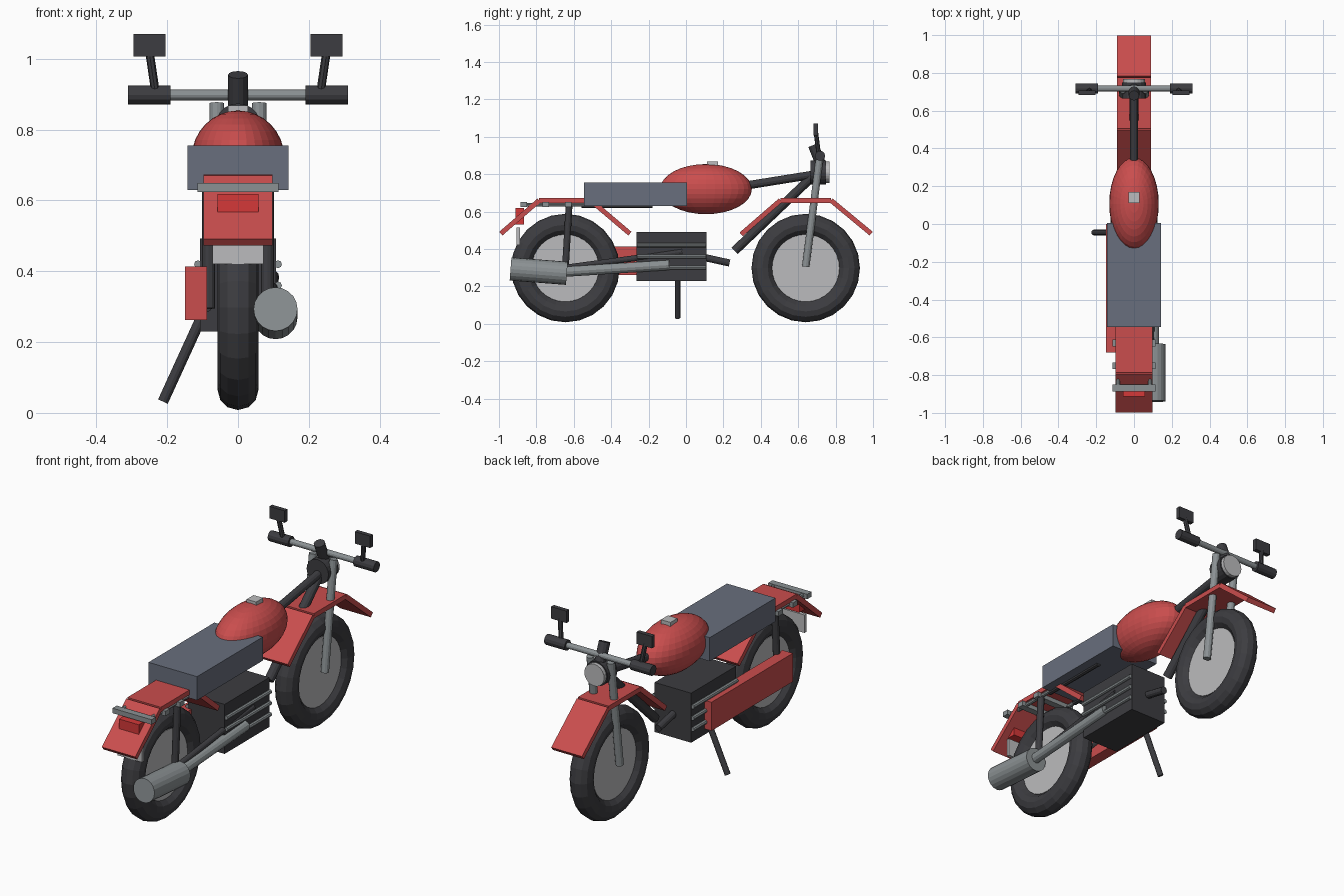
import bpy, math
from mathutils import Vector

if "Cube" in bpy.data.objects:
    bpy.data.objects.remove(bpy.data.objects["Cube"])


def material(name, rgb):
    m = bpy.data.materials.new(name)
    m.diffuse_color = (*rgb, 1)
    m.use_nodes = True
    m.node_tree.nodes["Principled BSDF"].inputs["Base Color"].default_value = m.diffuse_color
    return m


RED = material("red paint", (0.59, 0.075, 0.075))
LAMP = material("lamp red", (0.66, 0.04, 0.04))
BLACK = material("black", (0.046, 0.046, 0.052))
SEAT = material("seat slate", (0.14, 0.158, 0.205))
SILVER = material("light silver", (0.50, 0.50, 0.51))
STEEL = material("steel grey", (0.26, 0.285, 0.295))


def finish(name, mat):
    o = bpy.context.object
    o.name = name
    o.data.materials.append(mat)
    return o


def box(name, lo, hi, mat, pitch=0):
    """Box between two corners, optionally pitched about x."""
    lo, hi = Vector(lo), Vector(hi)
    bpy.ops.mesh.primitive_cube_add(size=1, location=(lo + hi) / 2, rotation=(pitch, 0, 0))
    bpy.context.object.scale = hi - lo
    return finish(name, mat)


def rod(name, a, b, r, mat, sides=12):
    """Cylinder from point a to point b."""
    a, b = Vector(a), Vector(b)
    d = b - a
    bpy.ops.mesh.primitive_cylinder_add(vertices=sides, radius=r, depth=d.length, location=(a + b) / 2)
    o = finish(name, mat)
    o.rotation_mode = 'QUATERNION'
    o.rotation_quaternion = d.to_track_quat('Z', 'Y')
    return o


def fender(name, points, half, t):
    """Three flat planks following the y,z points."""
    for i, ((y0, z0), (y1, z1)) in enumerate(zip(points, points[1:])):
        L = math.hypot(y1 - y0, z1 - z0)
        y, z = (y0 + y1) / 2, (z0 + z1) / 2
        box(f"{name}_{i + 1}", (-half, y - L / 2, z - t / 2), (half, y + L / 2, z + t / 2),
            RED, math.atan2(z1 - z0, y1 - y0))


# Wheels
for name, y in (("rear", -0.645), ("front", 0.64)):
    bpy.ops.mesh.primitive_torus_add(major_radius=0.232, minor_radius=0.058, major_segments=24,
                                     minor_segments=12, location=(0, y, 0.298),
                                     rotation=(0, math.pi / 2, 0))
    finish(name + "_tyre", BLACK)
    rod(name + "_wheel_disc", (-0.03, y, 0.298), (0.03, y, 0.298), 0.18, SILVER, 32)

# Fenders
fender("front_fender", [(0.295, 0.478), (0.505, 0.66), (0.775, 0.66), (0.99, 0.482)], 0.09, 0.026)
fender("rear_fender", [(-0.99, 0.482), (-0.785, 0.66), (-0.51, 0.66), (-0.3, 0.482)], 0.098, 0.026)

# Seat and tank
box("seat", (-0.142, -0.545, 0.63), (0.142, 0.005, 0.755), SEAT)
bpy.ops.mesh.primitive_uv_sphere_add(segments=32, ring_count=16, radius=1, location=(0, 0.107, 0.72))
bpy.context.object.scale = (0.131, 0.245, 0.134)
finish("fuel_tank", RED)
box("tank_cap", (-0.028, 0.112, 0.82), (0.028, 0.17, 0.868), SILVER)

# Engine, cooling rods and side panel
box("engine_block", (-0.107, -0.265, 0.23), (0.107, 0.11, 0.492), BLACK)
for s in (-1, 1):
    for z in (0.30, 0.36, 0.42):
        rod("engine_rod", (s * 0.113, -0.262, z), (s * 0.113, 0.108, z), 0.011, STEEL, 8)
box("side_panel", (-0.149, -0.68, 0.262), (-0.088, 0.0, 0.413), RED)
rod("engine_stub", (0, 0.05, 0.365), (0, 0.233, 0.325), 0.019, BLACK)

# Exhaust
rod("exhaust_pipe", (0.106, -0.09, 0.314), (0.106, -0.65, 0.278), 0.027, STEEL)
rod("muffler", (0.106, -0.938, 0.293), (0.106, -0.637, 0.27), 0.062, STEEL, 20)

# Frame tubes and stand
rod("down_tube", (0, 0.26, 0.39), (0, 0.69, 0.80), 0.024, BLACK)
rod("top_tube", (0, 0.2, 0.72), (0, 0.70, 0.80), 0.022, BLACK)
rod("kickstand", (-0.085, -0.045, 0.31), (-0.212, -0.045, 0.032), 0.015, BLACK)

# Handlebar, headlight and gauge
rod("handlebar", (-0.22, 0.717, 0.898), (0.22, 0.717, 0.898), 0.015, STEEL)
rod("headlight_housing", (0, 0.665, 0.81), (0, 0.748, 0.81), 0.064, BLACK, 20)
rod("headlight_lens", (0, 0.745, 0.81), (0, 0.767, 0.81), 0.058, SILVER, 20)
rod("gauge_pod", (0, 0.72, 0.855), (0, 0.68, 0.955), 0.028, BLACK)

# Mirrored parts
for s, side in ((-1, "left"), (1, "right")):
    rod(side + "_fork", (s * 0.06, 0.64, 0.305), (s * 0.06, 0.713, 0.875), 0.02, STEEL)
    rod(side + "_grip", (s * 0.19, 0.717, 0.898), (s * 0.31, 0.717, 0.898), 0.027, BLACK)
    rod(side + "_mirror_stem", (s * 0.233, 0.71, 0.905), (s * 0.25, 0.695, 1.02), 0.012, BLACK, 8)
    x0, x1 = sorted((s * 0.205, s * 0.295))
    box(side + "_mirror", (x0, 0.683, 1.007), (x1, 0.706, 1.07), BLACK)
    rod(side + "_swing_arm", (s * 0.09, -0.645, 0.30), (s * 0.1, -0.02, 0.385), 0.016, BLACK)
    rod(side + "_shock", (s * 0.083, -0.645, 0.295), (s * 0.083, -0.625, 0.635), 0.018, BLACK)
    rod(side + "_seat_rail", (s * 0.08, -0.56, 0.632), (s * 0.08, -0.18, 0.632), 0.013, BLACK, 8)
    rod(side + "_rack_rail", (s * 0.085, -0.88, 0.637), (s * 0.085, -0.54, 0.637), 0.01, STEEL, 8)

# Rear rack, tail light and plate
for y in (-0.868, -0.75, -0.63):
    box("rack_bar", (-0.114, y - 0.018, 0.624), (0.114, y + 0.018, 0.65), STEEL)
box("tail_light", (-0.058, -0.912, 0.532), (0.058, -0.865, 0.618), LAMP)
box("rear_plate", (-0.072, -0.905, 0.42), (0.072, -0.888, 0.515), SILVER)
